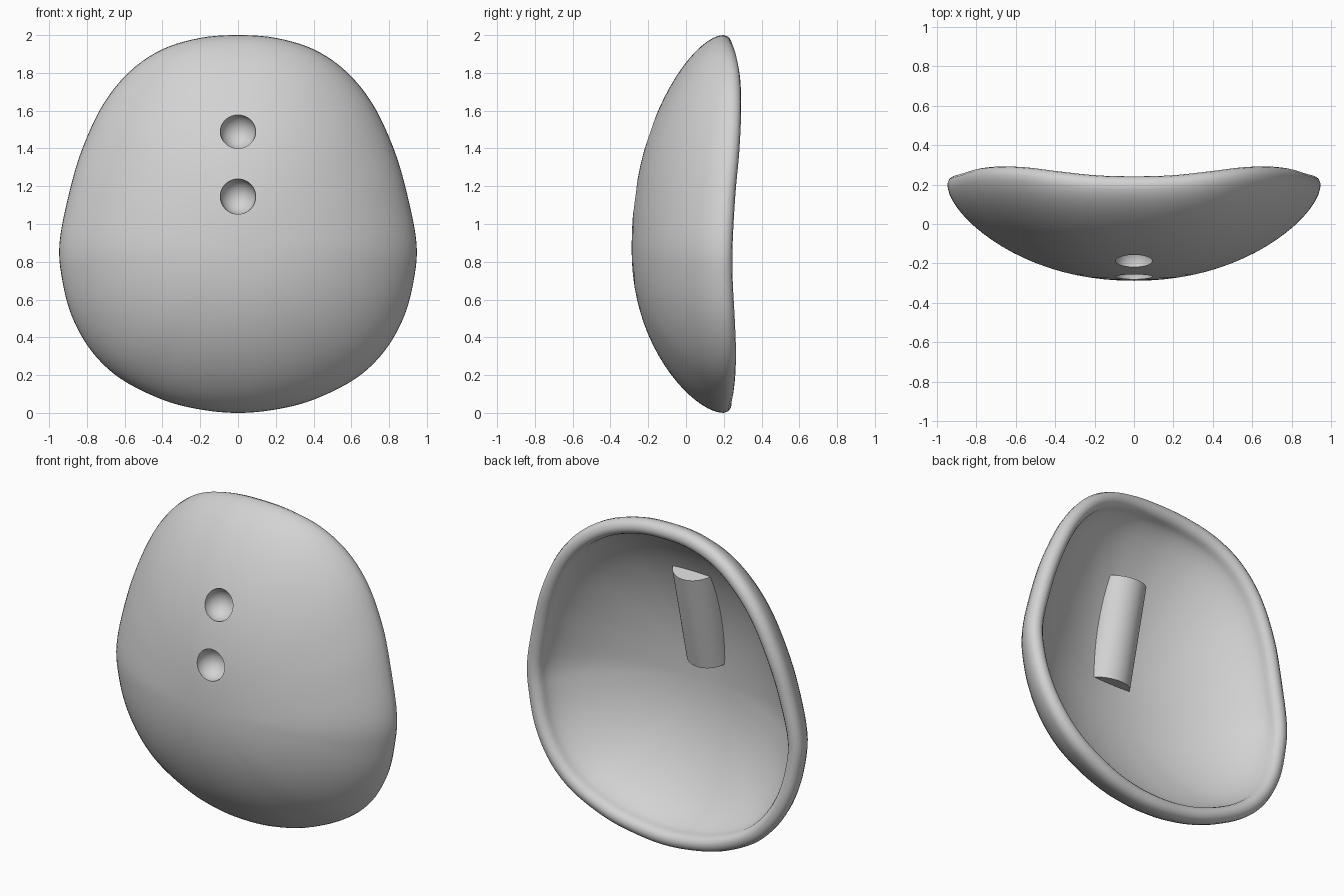
import bpy, bmesh, math
from mathutils import Vector

cube = bpy.data.objects.get("Cube")
if cube:
    bpy.data.objects.remove(cube, do_unlink=True)

grey = bpy.data.materials.new("plain_grey")
grey.use_nodes = True
grey.diffuse_color = (0.65, 0.65, 0.65, 1)
grey.node_tree.nodes["Principled BSDF"].inputs["Base Color"].default_value = grey.diffuse_color

CENTRE_Z, FRONT_Y, WALL = 0.87, -0.288, 0.08


def make_object(name, bm):
    bmesh.ops.recalc_face_normals(bm, faces=bm.faces)
    mesh = bpy.data.meshes.new(name)
    bm.to_mesh(mesh)
    bm.free()
    mesh.materials.append(grey)
    obj = bpy.data.objects.new(name, mesh)
    bpy.context.collection.objects.link(obj)
    return obj


def activate(obj):
    bpy.ops.object.select_all(action='DESELECT')
    obj.select_set(True)
    bpy.context.view_layer.objects.active = obj


def closed_curve(points, steps):
    """Smooth closed Catmull-Rom curve."""
    out, n = [], len(points)
    for i in range(n):
        a, b, c, d = (points[(i + k) % n] for k in (-1, 0, 1, 2))
        for j in range(steps):
            t = j / steps
            out.append(b + 0.5 * t * (c - a + t * (2 * a - 5 * b + 4 * c - d
                                                   + t * (3 * (b - c) + d - a))))
    return out


def dome(s):
    """Depth fraction from the middle (0) to the rim (1)."""
    return 0.65 * (1 - math.sqrt(max(0, 1 - s * s))) + 0.35 * s ** 2.2


# Rim outline: x, y of the rim, z, mirrored to the other side
half = [Vector(p) for p in (
    (0, .20, 2), (.2, .205, 1.985), (.4, .225, 1.925), (.57, .245, 1.81),
    (.71, .25, 1.64), (.82, .24, 1.41), (.89, .22, 1.18), (.945, .205, .9),
    (.93, .205, .7), (.875, .215, .5), (.77, .222, .32), (.62, .22, .18),
    (.4, .21, .07), (.2, .2, .018), (0, .2, 0))]
outline = closed_curve(half + [Vector((-p.x, p.y, p.z)) for p in half[-2:0:-1]], 5)

# Shell: outer dome, rounded rim, inner dome
RINGS = 20
RIM = ((.010, .025), (.028, .038), (.05, .042), (.07, .036), (.085, .022))
INSET, INNER_LIFT = .094, .004
steps = [math.sin(math.pi / 2 * k / RINGS) for k in range(1, RINGS + 1)]
bm = bmesh.new()
rings = []


def add_ring(inset, scale, height):
    ring = []
    for p in outline:
        dx, dz = p.x, p.z - CENTRE_Z
        k = scale * (1 - inset / math.hypot(dx, dz))
        ring.append(bm.verts.new((dx * k, height(p.y), CENTRE_Z + dz * k)))
    rings.append(ring)


for s in steps:
    add_ring(0, s, lambda y: FRONT_Y + (y - FRONT_Y) * dome(s))
for inset, lift in RIM:
    add_ring(inset, 1, lambda y: y + lift)
inner_y = FRONT_Y + WALL
for s in reversed(steps):
    add_ring(INSET, s, lambda y: inner_y + (y + INNER_LIFT - inner_y) * dome(s))

count = len(outline)
for r0, r1 in zip(rings, rings[1:]):
    for i in range(count):
        j = (i + 1) % count
        bm.faces.new((r0[i], r0[j], r1[j], r1[i]))
for ring, y in ((rings[0], FRONT_Y), (rings[-1], inner_y)):
    pole = bm.verts.new((0, y, CENTRE_Z))
    for i in range(count):
        bm.faces.new((pole, ring[i], ring[(i + 1) % count]))
shell = make_object("shell", bm)

# Half-round boss on the inside, following the slope of the wall
low, high = Vector((0, -.25, 1.02)), Vector((0, -.107, 1.62))
axis = (high - low).normalized()
side = Vector((1, 0, 0))
out = axis.cross(side)
if out.y < 0:
    out.negate()
bm = bmesh.new()
SEG = 32
ends = [[bm.verts.new(e + .14 * (side * math.cos(math.pi * i / SEG)
                                + out * math.sin(math.pi * i / SEG)))
         for i in range(SEG + 1)] for e in (low, high)]
for i in range(SEG + 1):
    j = (i + 1) % (SEG + 1)
    bm.faces.new((ends[0][i], ends[0][j], ends[1][j], ends[1][i]))
for end in ends:
    bm.faces.new(end)
boss = make_object("inner_boss", bm)

# Two round pits sunk through the front wall into the boss
for z, y in ((1.49, -.19), (1.145, -.266)):
    bpy.ops.mesh.primitive_uv_sphere_add(segments=48, ring_count=24, radius=.094,
                                         location=(0, y, z))
    cutter = bpy.context.object
    cutter.name = "pit_cutter"
    cutter.hide_render = True
    cutter.data.materials.append(grey)
    cutter.data.polygons.foreach_set("use_smooth", [True] * len(cutter.data.polygons))
    for obj in (shell, boss):
        mod = obj.modifiers.new("pit", 'BOOLEAN')
        mod.operation = 'DIFFERENCE'
        mod.solver = 'EXACT'
        mod.object = cutter
        activate(obj)
        bpy.ops.object.modifier_apply(modifier=mod.name)
    bpy.data.objects.remove(cutter, do_unlink=True)

for obj in (shell, boss):
    activate(obj)
    bpy.ops.object.shade_smooth_by_angle(angle=math.radians(35))
